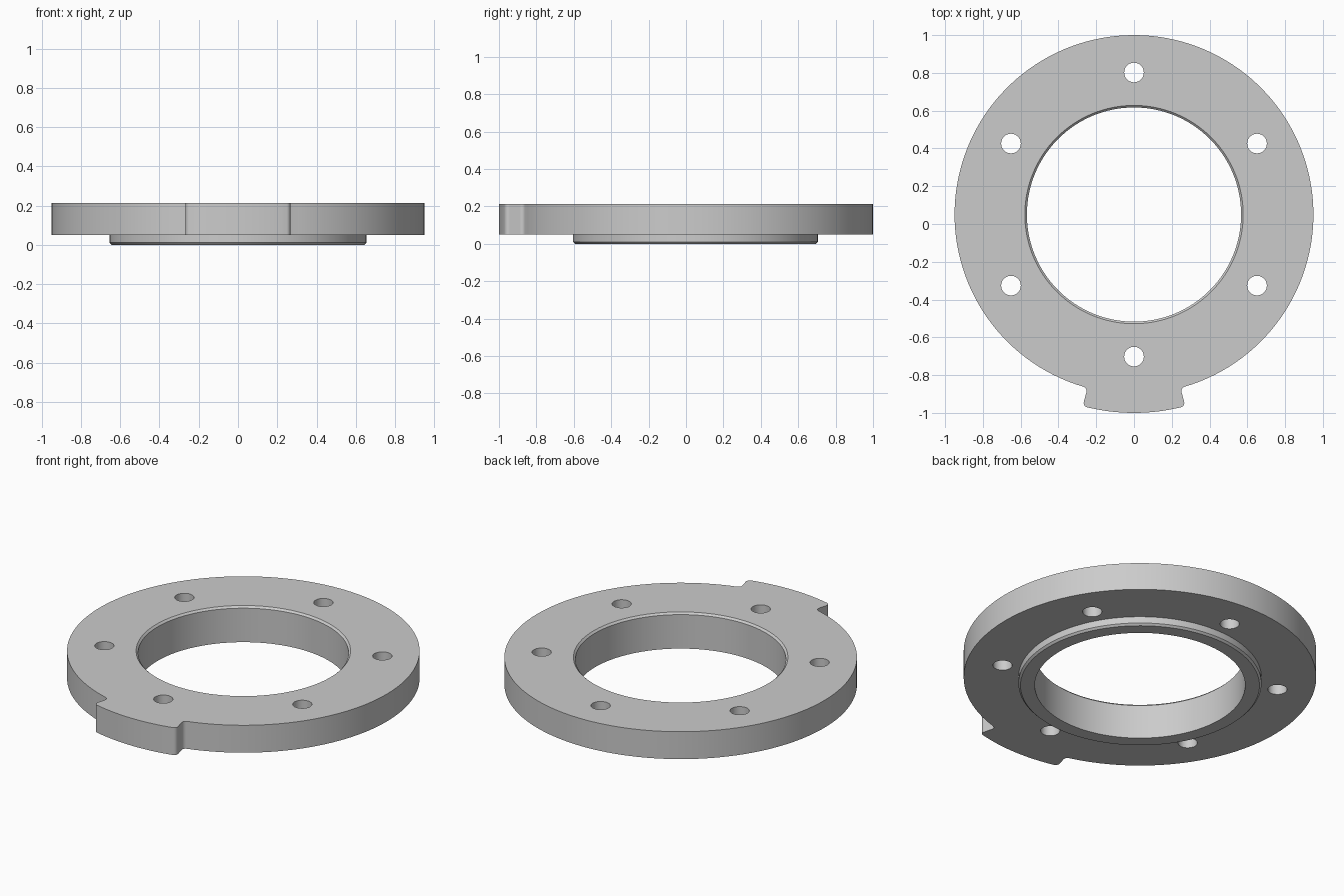
import bpy, bmesh
from math import sin, cos, radians, pi, asin
from mathutils import Vector

cube = bpy.data.objects.get("Cube")
if cube:
    bpy.data.objects.remove(cube, do_unlink=True)

CY = 0.05                  # ring centre in y
R, R_TAB = 0.95, 1.05      # flange and tab radii
Z0, TOP = 0.05, 0.213      # flange underside and top
BORE, BOSS, CH = 0.567, 0.655, 0.011
FIL = 0.023                # fillet radius at the tab
SEG = 128

grey = bpy.data.materials.new("plain grey")
grey.use_nodes = True
colour = (0.6, 0.6, 0.6, 1)
grey.diffuse_color = colour
grey.node_tree.nodes["Principled BSDF"].inputs["Base Color"].default_value = colour


def new_object(name, bm):
    bmesh.ops.recalc_face_normals(bm, faces=bm.faces)
    mesh = bpy.data.meshes.new(name)
    bm.to_mesh(mesh)
    bm.free()
    mesh.materials.append(grey)
    ob = bpy.data.objects.new(name, mesh)
    bpy.context.collection.objects.link(ob)
    return ob


def prism(name, outline, z0, z1):
    bm = bmesh.new()
    face = bm.faces.new([bm.verts.new((x, y, z0)) for x, y in outline])
    top = bmesh.ops.extrude_face_region(bm, geom=[face])["geom"]
    verts = [v for v in top if isinstance(v, bmesh.types.BMVert)]
    bmesh.ops.translate(bm, verts=verts, vec=(0, 0, z1 - z0))
    return new_object(name, bm)


def lathe(name, profile):
    """Solid of revolution about the ring axis, capped at both ends."""
    bm = bmesh.new()
    rings = [[bm.verts.new((r * cos(2 * pi * i / SEG), CY + r * sin(2 * pi * i / SEG), z))
              for i in range(SEG)] for r, z in profile]
    for a, b in zip(rings, rings[1:]):
        for i in range(SEG):
            j = (i + 1) % SEG
            bm.faces.new((a[i], a[j], b[j], b[i]))
    bm.faces.new(rings[0])
    bm.faces.new(rings[-1])
    return new_object(name, bm)


def combine(target, other, operation):
    mod = target.modifiers.new(operation.title(), "BOOLEAN")
    mod.object, mod.operation, mod.solver = other, operation, "EXACT"
    bpy.context.view_layer.objects.active = target
    bpy.ops.object.modifier_apply(modifier=mod.name)
    bpy.data.objects.remove(other, do_unlink=True)


def polar(r, a):
    """Angle a is measured from the tab centre line, which points to the front."""
    return Vector((r * sin(a), -r * cos(a)))


def arc(r, a0, a1, n):
    return [polar(r, a0 + (a1 - a0) * i / n) for i in range(n + 1)]


def fillet(centre_r, centre_a, start, end, n=6):
    """Short arc round a polar centre, between two directions given as points."""
    c = polar(centre_r, centre_a)
    d0, d1 = (start - c).normalized(), (end - c).normalized()
    return [c + d0.slerp(d1, i / n) * FIL for i in range(n + 1)]


# Half outline of the flange: tab rim, rounded corner, radial flank, root fillet, rim
TAB = radians(15)
rc, ri = R_TAB - FIL, R + FIL
ac, ai = TAB - asin(FIL / rc), TAB + asin(FIL / ri)
half = arc(R_TAB, 0, ac, 8)
half += fillet(rc, ac, polar(R_TAB, ac), polar(rc * cos(TAB - ac), TAB))[1:]
half += fillet(ri, ai, polar(ri * cos(ai - TAB), TAB), polar(R, ai))
half += arc(R, ai, pi, 64)[1:]
mirrored = [Vector((-p.x, p.y)) for p in reversed(half[1:-1])]
outline = [(p.x, p.y + CY) for p in half + mirrored]

# Flange with the chamfered locating boss below
ring = prism("flange_ring", outline, Z0, TOP)
boss = lathe("locating_boss", [(BOSS - CH, 0), (BOSS, CH), (BOSS, Z0 + 0.05)])
combine(ring, boss, "UNION")

# Central bore with a chamfer at the top
bore = lathe("bore_cutter", [(BORE, -0.1), (BORE, TOP - CH), (BORE + CH, TOP),
                             (BORE + CH, TOP + 0.1)])
combine(ring, bore, "DIFFERENCE")

# Six bolt holes
for k in range(6):
    hx, hy = polar(0.752, k * pi / 3)
    hole = [(hx + 0.052 * cos(2 * pi * i / 32), CY + hy + 0.052 * sin(2 * pi * i / 32))
            for i in range(32)]
    combine(ring, prism("bolt_hole_cutter", hole, -0.1, TOP + 0.1), "DIFFERENCE")

bpy.ops.object.select_all(action="DESELECT")
ring.select_set(True)
bpy.context.view_layer.objects.active = ring
bpy.ops.object.shade_smooth_by_angle(angle=radians(30))
